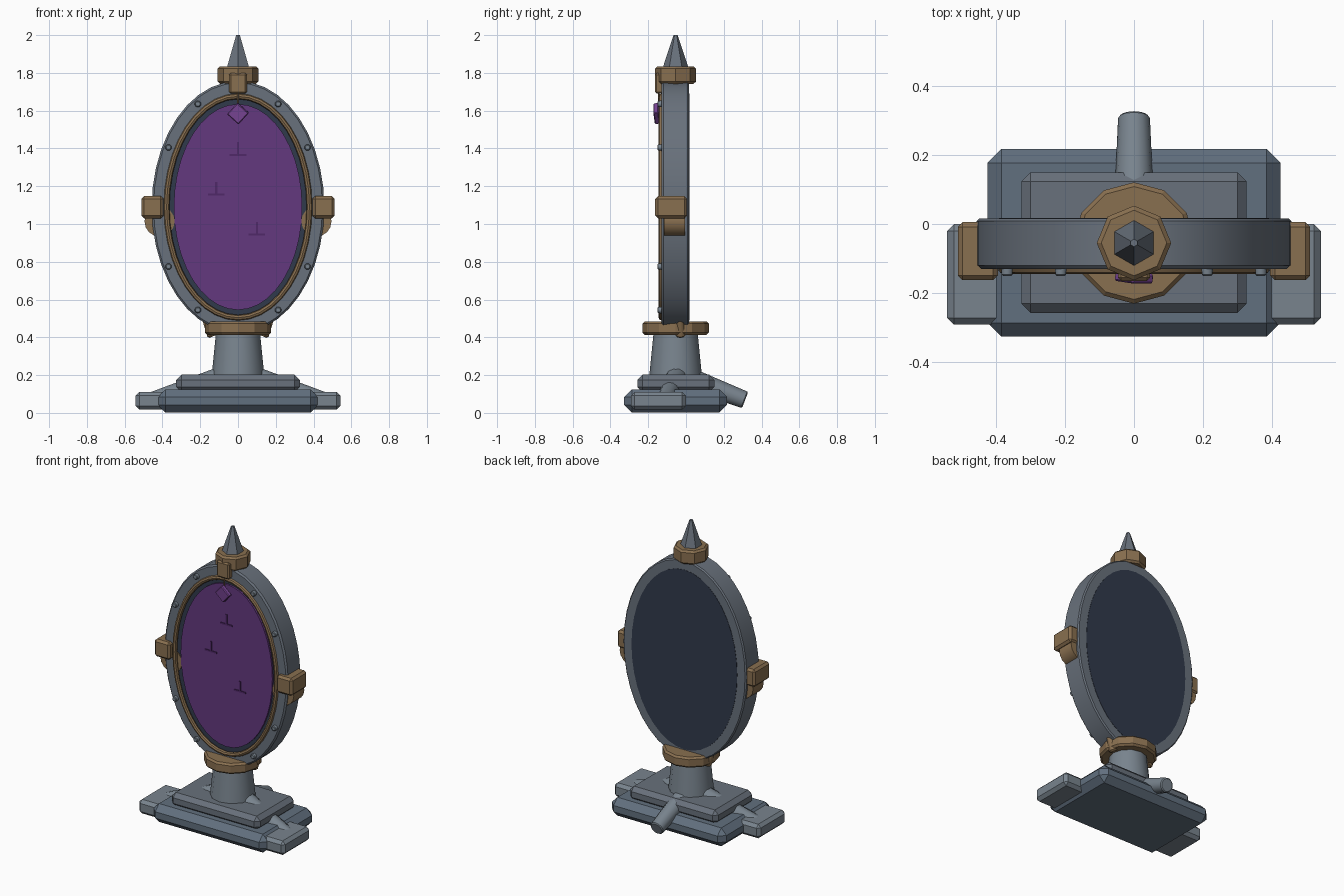
import bpy, bmesh, math
from mathutils import Vector

if "Cube" in bpy.data.objects:
    bpy.data.objects.remove(bpy.data.objects["Cube"])


def material(name, r, g, b):
    m = bpy.data.materials.new(name)
    m.diffuse_color = (r, g, b, 1)
    m.use_nodes = True
    m.node_tree.nodes["Principled BSDF"].inputs["Base Color"].default_value = m.diffuse_color
    return m


STEEL = material("steel", 0.14, 0.165, 0.20)
BLUE = material("blue_steel", 0.12, 0.16, 0.21)
LIGHT = material("light_steel", 0.19, 0.23, 0.27)
BRASS = material("brass", 0.25, 0.16, 0.08)
GLASS = material("purple_glass", 0.125, 0.04, 0.21)
RUNE = material("rune_purple", 0.08, 0.022, 0.14)
GEM = material("gem_purple", 0.19, 0.06, 0.30)
DARK = material("dark_back", 0.03, 0.042, 0.07)

CY = -0.055   # depth of the stand's axis
CZ = 1.09     # height of the mirror's centre


def finish(name, bm, mat, bevel=0.0, smooth=None):
    bmesh.ops.recalc_face_normals(bm, faces=bm.faces)
    me = bpy.data.meshes.new(name)
    bm.to_mesh(me)
    bm.free()
    me.materials.append(mat)
    ob = bpy.data.objects.new(name, me)
    bpy.context.collection.objects.link(ob)
    if smooth:
        bpy.ops.object.select_all(action='DESELECT')
        bpy.context.view_layer.objects.active = ob
        ob.select_set(True)
        bpy.ops.object.shade_smooth_by_angle(angle=math.radians(smooth))
    if bevel:
        mod = ob.modifiers.new("bevel", 'BEVEL')
        mod.width, mod.segments, mod.limit_method = bevel, 1, 'ANGLE'
        mod.angle_limit = math.radians(50)
    return ob


def box(name, lo, hi, mat, bevel=0.0):
    bm = bmesh.new()
    bmesh.ops.create_cube(bm, size=1)
    lo, hi = Vector(lo), Vector(hi)
    bmesh.ops.scale(bm, vec=hi - lo, verts=bm.verts)
    bmesh.ops.translate(bm, vec=(lo + hi) / 2, verts=bm.verts)
    return finish(name, bm, mat, bevel)


def rod(name, a, b, r1, r2, sides, mat, bevel=0.0, smooth=None):
    a, b = Vector(a), Vector(b)
    bm = bmesh.new()
    bmesh.ops.create_cone(bm, cap_ends=True, segments=sides, radius1=r1, radius2=r2,
                          depth=(b - a).length)
    turn = Vector((0, 0, 1)).rotation_difference(b - a).to_matrix()
    bmesh.ops.rotate(bm, matrix=turn, verts=bm.verts)
    bmesh.ops.translate(bm, vec=(a + b) / 2, verts=bm.verts)
    return finish(name, bm, mat, bevel, smooth)


def oval(name, profile, mat, closed=True, n=40):
    """Sweep (half width, half height, y) points round the mirror's oval."""
    bm = bmesh.new()
    loops = []
    for w, h, y in profile:
        loops.append([bm.verts.new((w * math.cos(t), y, CZ + h * math.sin(t)))
                      for t in (2 * math.pi * i / n for i in range(n))])
    pairs = list(zip(loops, loops[1:] + loops[:1]))
    for p, q in pairs if closed else pairs[:-1]:
        for i in range(n):
            j = (i + 1) % n
            bm.faces.new((p[i], p[j], q[j], q[i]))
    if not closed:
        bm.faces.new(loops[0])
        bm.faces.new(loops[-1])
    return finish(name, bm, mat, smooth=30)


# Stepped base
box("base_lower", (-0.425, -0.327, 0.002), (0.425, 0.217, 0.125), BLUE, 0.04)
box("base_upper", (-0.327, -0.258, 0.11), (0.327, 0.15, 0.202), STEEL, 0.027)

# Pillar, collars and spire
rod("pillar", (0, CY, 0.19), (0, CY, 0.43), 0.14, 0.116, 12, LIGHT, smooth=35)
rod("lower_collar", (0, CY, 0.413), (0, CY, 0.484), 0.176, 0.176, 12, BRASS, 0.012)
rod("upper_collar", (0, CY, 1.742), (0, CY, 1.835), 0.108, 0.108, 8, BRASS, 0.012)
rod("spire", (0, CY, 1.80), (0, CY, 2.0), 0.077, 0.011, 6, STEEL)

# Rear leg
rod("rear_leg", (0, 0.0, 0.187), (0, 0.313, 0.068), 0.06, 0.046, 12, LIGHT, 0.006, 35)

# Oval frame, trim, backing and glass
oval("frame", [(0.447, 0.657, -0.13), (0.457, 0.667, -0.12), (0.457, 0.667, 0.008),
               (0.449, 0.659, 0.016), (0.375, 0.585, 0.016), (0.375, 0.585, -0.13)], STEEL)
trim = [(0.378 + 0.015 * math.cos(a), 0.586 + 0.015 * math.cos(a), -0.13 + 0.015 * math.sin(a))
        for a in (math.pi * k / 4 for k in range(8))]
oval("brass_trim", trim, BRASS)
oval("backing", [(0.392, 0.602, 0.018), (0.392, 0.602, 0.005), (0.376, 0.586, 0.0),
                 (0.376, 0.586, -0.11)], DARK, closed=False)
oval("mirror_glass", [(0.34, 0.545, -0.09), (0.34, 0.545, -0.122)], GLASS, closed=False)

# Mirrored pairs
for s, side in ((-1, "left"), (1, "right")):
    xs = lambda a, b: sorted((s * a, s * b))
    x0, x1 = xs(0.37, 0.542)
    box(f"foot_{side}", (x0, -0.292, 0.017), (x1, 0.0, 0.111), LIGHT, 0.02)
    rod(f"leg_{side}", (s * 0.06, -0.045, 0.197), (s * 0.455, -0.11, 0.065), 0.06, 0.046, 12, LIGHT, smooth=35)
    x0, x1 = xs(0.395, 0.511)
    box(f"bracket_{side}", (x0, -0.163, 1.03), (x1, 0.006, 1.147), BRASS, 0.014)
    rod(f"pivot_{side}", (s * 0.415, -0.116, 1.014), (s * 0.415, -0.004, 1.014), 0.08, 0.08, 16, BRASS, smooth=35)
    rod(f"claw_{side}", (s * 0.133, -0.03, 0.405), (s * 0.18, -0.03, 0.51), 0.03, 0.015, 10, BRASS, 0.01, 40)

# Rivets round the frame
for deg in (30, 60, 120, 150, 210, 240, 300, 330):
    t = math.radians(deg)
    x, z = 0.425 * math.cos(t), CZ + 0.63 * math.sin(t)
    rod(f"rivet_{deg}", (x, -0.12, z), (x, -0.151, z), 0.018, 0.016, 10, LIGHT, 0.004, 40)

# Keystone with hanging gem
box("keystone", (-0.047, -0.165, 1.69), (0.047, -0.08, 1.80), BRASS, 0.01)
rod("gem_cord", (0, -0.145, 1.70), (0, -0.145, 1.61), 0.005, 0.005, 6, BRASS)
gem = box("gem", (-0.041, -0.014, -0.041), (0.041, 0.014, 0.041), GEM, 0.005)
gem.location = (0, -0.155, 1.585)
gem.rotation_euler = (math.radians(6), math.radians(42), 0)

# Marks on the glass
for i, (x, z) in enumerate(((0, 1.365), (-0.115, 1.155), (0.1, 0.943))):
    box(f"mark_stem_{i}", (x - 0.006, -0.126, z), (x + 0.006, -0.115, z + 0.068), RUNE)
    box(f"mark_bar_{i}", (x - 0.044, -0.126, z - 0.005), (x + 0.044, -0.115, z + 0.006), RUNE)
